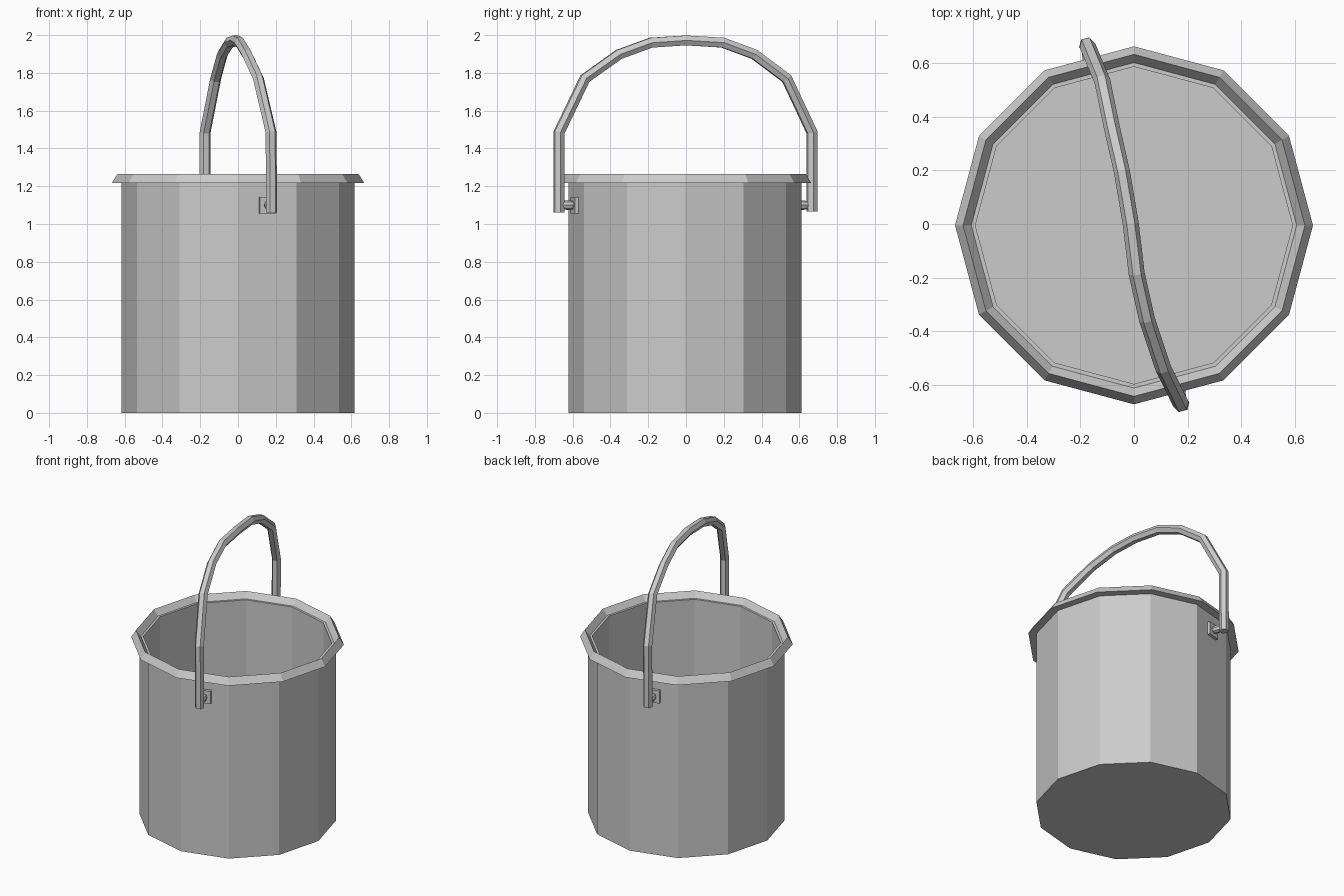
import bpy, bmesh, math
from mathutils import Vector, Matrix

if "Cube" in bpy.data.objects:
    bpy.data.objects.remove(bpy.data.objects["Cube"])

CY = -0.005   # bucket axis in y


def make_object(name, bm):
    bmesh.ops.recalc_face_normals(bm, faces=bm.faces[:])
    me = bpy.data.meshes.new(name)
    bm.to_mesh(me)
    bm.free()
    ob = bpy.data.objects.new(name, me)
    bpy.context.collection.objects.link(ob)
    return ob


def lathe(name, profile, sides, closed=False, matrix=Matrix()):
    """Spin (radius, z) points round z; open profiles get flat caps."""
    bm = bmesh.new()
    rings = []
    for r, z in profile:
        rings.append([bm.verts.new(matrix @ Vector((
            r * math.cos(2 * math.pi * i / sides),
            r * math.sin(2 * math.pi * i / sides), z))) for i in range(sides)])
    pairs = list(zip(rings, rings[1:]))
    if closed:
        pairs.append((rings[-1], rings[0]))
    for a, b in pairs:
        for i in range(sides):
            j = (i + 1) % sides
            bm.faces.new((a[i], a[j], b[j], b[i]))
    if not closed:
        bm.faces.new(rings[0])
        bm.faces.new(rings[-1])
    return make_object(name, bm)


centre = Matrix.Translation((0, CY, 0))

# Bucket: outer wall, inner wall and floor
lathe("bucket_body", [(0.617, 0), (0.617, 1.225), (0.592, 1.225), (0.592, 0.03)],
      12, matrix=centre)

# Flared rim
lathe("rim", [(0.605, 1.217), (0.668, 1.217), (0.638, 1.265), (0.592, 1.205)],
      12, closed=True, matrix=centre)

# Handle: six-sided bar swept along a slightly twisted arch
path = [(0.178, -0.672, 1.06), (0.175, -0.672, 1.485), (0.108, -0.535, 1.77),
        (0.048, -0.355, 1.898), (0.010, -0.185, 1.96), (-0.012, 0.0, 1.972),
        (-0.045, 0.195, 1.96), (-0.083, 0.362, 1.898), (-0.118, 0.533, 1.77),
        (-0.174, 0.667, 1.485), (-0.176, 0.667, 1.065)]
pts = [Vector(p) for p in path]
bm = bmesh.new()
rings = []
for k, p in enumerate(pts):
    t_in = (p - pts[max(k - 1, 0)]).normalized()
    t_out = (pts[min(k + 1, len(pts) - 1)] - p).normalized()
    t = (t_in + t_out).normalized()
    side = Vector((math.cos(math.radians(15)), math.sin(math.radians(15)), 0))
    side = (side - t * side.dot(t)).normalized()
    up = t.cross(side)
    mitre = 1 / max(0.7, t.dot(t_out if k < len(pts) - 1 else t_in))
    rings.append([bm.verts.new(p + 0.03 * (side * math.cos(a) + up * math.sin(a) * mitre))
                  for a in (i * math.pi / 3 for i in range(6))])
for a, b in zip(rings, rings[1:]):
    for i in range(6):
        j = (i + 1) % 6
        bm.faces.new((a[i], a[j], b[j], b[i]))
bm.faces.new(rings[0])
bm.faces.new(rings[-1])
make_object("handle", bm)

# Lugs: a square plate and a pin on the two opposite wall faces
for label, deg in (("front", -75), ("back", 105)):
    # local z points out along the wall face normal
    out = (Matrix.Translation((0, CY, 1.1)) @ Matrix.Rotation(math.radians(deg), 4, 'Z')
           @ Matrix.Rotation(math.pi / 2, 4, 'Y'))
    bm = bmesh.new()
    bmesh.ops.create_cube(bm, size=1, matrix=out @ Matrix.Translation((0, 0, 0.6))
                          @ Matrix.Diagonal((0.088, 0.088, 0.03, 1)))
    make_object(label + "_lug_plate", bm)
    lathe(label + "_pin", [(0.018, 0.6), (0.025, 0.63), (0.025, 0.65), (0.018, 0.69)],
          8, matrix=out)
